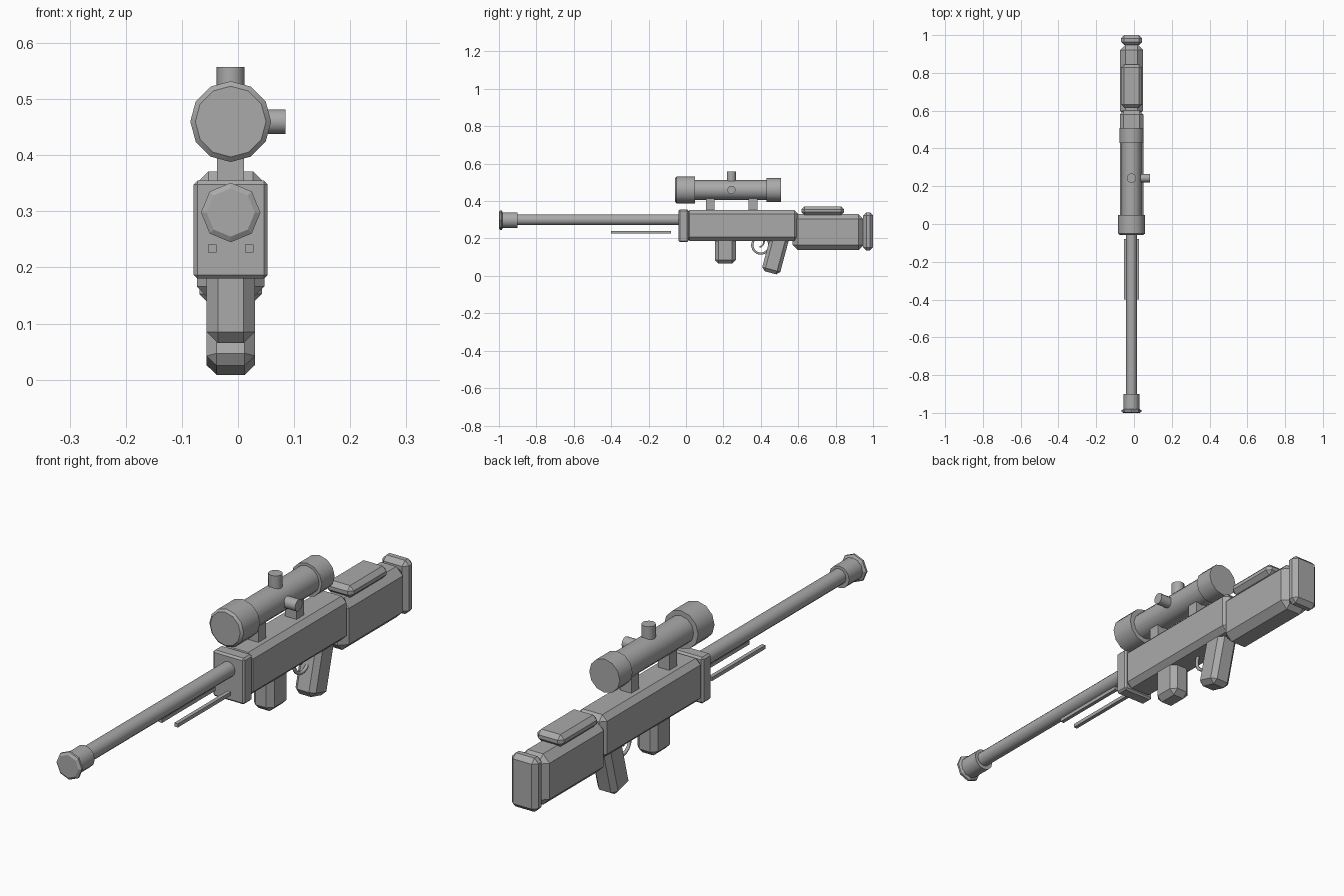
import bpy, bmesh, math
from mathutils import Matrix, Vector

if "Cube" in bpy.data.objects:
    bpy.data.objects.remove(bpy.data.objects["Cube"], do_unlink=True)

CX = -0.013  # centre line of the body

grey = bpy.data.materials.new("plain_grey")
grey.use_nodes = True
COLOUR = (0.4, 0.4, 0.4, 1)
grey.diffuse_color = COLOUR
grey.node_tree.nodes["Principled BSDF"].inputs["Base Color"].default_value = COLOUR


def finish(bm, name, smooth=0):
    bmesh.ops.recalc_face_normals(bm, faces=bm.faces)
    mesh = bpy.data.meshes.new(name)
    bm.to_mesh(mesh)
    bm.free()
    mesh.materials.append(grey)
    obj = bpy.data.objects.new(name, mesh)
    bpy.context.collection.objects.link(obj)
    if smooth:
        bpy.ops.object.select_all(action="DESELECT")
        obj.select_set(True)
        bpy.context.view_layer.objects.active = obj
        bpy.ops.object.shade_smooth_by_angle(angle=math.radians(smooth))
    return obj


def box(name, half_x, y, z, bevel=0, x=CX, tilt=0):
    """Chamfered box spanning the y and z ranges, optionally tilted about x."""
    bm = bmesh.new()
    bmesh.ops.create_cube(bm, size=1)
    size = Vector((2 * half_x, y[1] - y[0], z[1] - z[0]))
    bmesh.ops.scale(bm, vec=size, verts=bm.verts)
    if bevel:
        bmesh.ops.bevel(bm, geom=bm.edges[:], offset=bevel, segments=1,
                        affect="EDGES", profile=0.5)
    place = Matrix.Translation((x, sum(y) / 2, sum(z) / 2))
    bm.transform(place @ Matrix.Rotation(math.radians(tilt), 4, "X"))
    return finish(bm, name)


def lathe(name, profile, origin, axis="Y", sides=12, smooth=35):
    """Turn (distance, radius) pairs about an axis, capping both ends."""
    bm = bmesh.new()
    rings = []
    for d, r in profile:
        angles = [2 * math.pi * i / sides for i in range(sides)]
        rings.append([bm.verts.new((r * math.cos(a), r * math.sin(a), d)) for a in angles])
    for low, high in zip(rings, rings[1:]):
        for i in range(sides):
            j = (i + 1) % sides
            bm.faces.new((low[i], low[j], high[j], high[i]))
    bm.faces.new(rings[0])
    bm.faces.new(rings[-1])
    direction = {"X": (1, 0, 0), "Y": (0, 1, 0), "Z": (0, 0, 1)}[axis]
    turn = Vector((0, 0, 1)).rotation_difference(Vector(direction)).to_matrix().to_4x4()
    bm.transform(Matrix.Translation(origin) @ turn)
    return finish(bm, name, smooth)


def arc(name, centre, radius, start, end, thickness):
    """Bent round bar in the y-z plane."""
    curve = bpy.data.curves.new(name, "CURVE")
    curve.dimensions = "3D"
    curve.bevel_depth = thickness
    curve.bevel_resolution = 1
    curve.use_fill_caps = True
    steps = 14
    spline = curve.splines.new("POLY")
    spline.points.add(steps)
    for i, p in enumerate(spline.points):
        a = math.radians(start + (end - start) * i / steps)
        p.co = (CX, centre[0] + radius * math.cos(a), centre[1] + radius * math.sin(a), 1)
    curve.materials.append(grey)
    obj = bpy.data.objects.new(name, curve)
    bpy.context.collection.objects.link(obj)


# Main body, stock and furniture
box("front_block", 0.066, (-0.04, 0.013), (0.18, 0.355), 0.007)
box("main_body", 0.062, (0.0, 0.6), (0.187, 0.352), 0.02)
box("stock", 0.06, (0.57, 0.95), (0.138, 0.331), 0.028)
box("butt_plate", 0.056, (0.947, 1.0), (0.136, 0.34), 0.017)
box("cheek_rest", 0.056, (0.617, 0.845), (0.325, 0.371), 0.016)
box("magazine", 0.043, (0.155, 0.267), (0.065, 0.22), 0.02)
box("grip", 0.043, (0.43, 0.53), (0.013, 0.235), 0.018, tilt=-15)

# Trigger and its guard
arc("trigger_guard", (0.4, 0.165), 0.046, 130, 400, 0.007)
arc("trigger", (0.385, 0.185), 0.032, -75, 20, 0.005)

# Barrel and muzzle
lathe("barrel", [(-0.95, 0.029), (0.0, 0.029)], (CX, 0, 0.3))
lathe("muzzle_sleeve", [(-0.988, 0.042), (-0.9, 0.042)], (CX, 0, 0.298))
lathe("muzzle_flange", [(-1.0, 0.043), (-0.994, 0.053), (-0.986, 0.053), (-0.98, 0.043)],
      (CX, 0, 0.298), sides=8, smooth=0)

# Floating rods under the barrel
for side, x in (("right", -0.046), ("left", 0.02)):
    box(side + "_rod", 0.0075, (-0.4, -0.08), (0.227, 0.241), x=x)

# Sight tube, end bells, knobs and mounts
axis_point = (CX, 0, 0.46)
lathe("scope_tube", [(0.0, 0.053), (0.47, 0.053)], axis_point)
lathe("scope_front_bell", [(-0.058, 0.063), (-0.05, 0.072), (0.048, 0.072)], axis_point)
lathe("scope_rear_bell", [(0.43, 0.064), (0.507, 0.064)], axis_point)
lathe("scope_top_knob", [(0, 0.025), (0.097, 0.025)], (CX, 0.243, 0.46), "Z")
lathe("scope_side_knob", [(0, 0.022), (0.098, 0.022)], (CX, 0.243, 0.46), "X")
for name, y in (("front", 0.13), ("rear", 0.358)):
    box(name + "_scope_mount", 0.024, (y - 0.023, y + 0.023), (0.34, 0.43))
